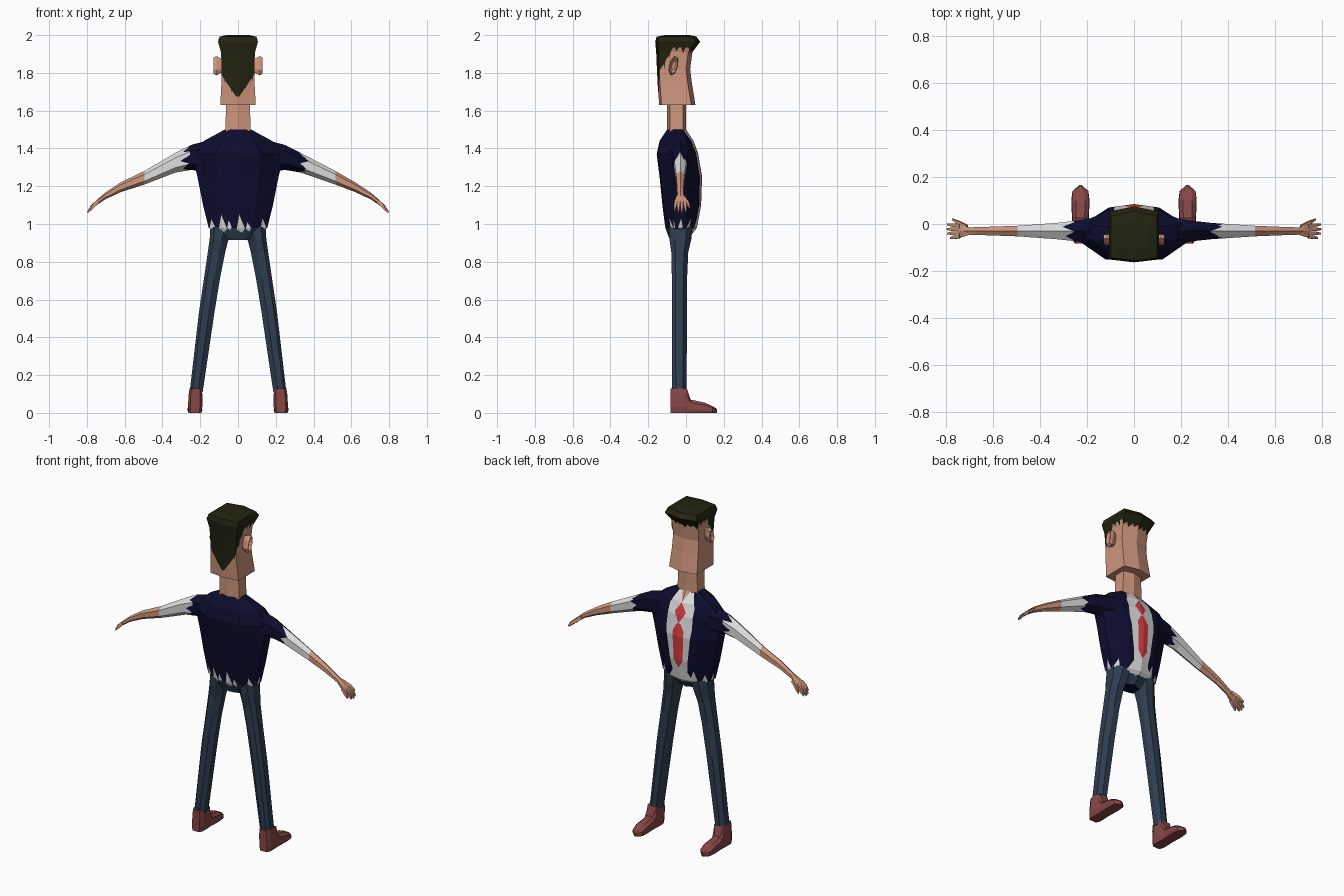
import bpy, bmesh, math
from mathutils import Vector

COLOURS = {
    "skin": (0.62, 0.30, 0.20), "hair": (0.016, 0.017, 0.005),
    "navy_jacket": (0.004, 0.004, 0.028), "white_shirt": (0.72, 0.72, 0.72),
    "red_tie": (0.68, 0.045, 0.055), "blue_jeans": (0.027, 0.048, 0.082),
    "brown_shoes": (0.24, 0.062, 0.062),
}
NAMES = list(COLOURS)
SKIN, HAIR, NAVY, WHITE, RED, JEANS, SHOE = range(7)
MATS = []
for n, c in COLOURS.items():
    m = bpy.data.materials.new(n)
    m.diffuse_color = (*c, 1)
    MATS.append(m)


def loft(rings, mat):
    """Closed skin through rings of equal point count, triangulated."""
    bm = bmesh.new()
    vs = [[bm.verts.new(p) for p in r] for r in rings]
    k = len(vs[0])
    for a, b in zip(vs, vs[1:]):
        for i in range(k):
            j = (i + 1) % k
            bm.faces.new((a[i], a[j], b[j], b[i]))
    bm.faces.new(vs[0][::-1])
    bm.faces.new(vs[-1])
    bmesh.ops.recalc_face_normals(bm, faces=bm.faces)
    bmesh.ops.triangulate(bm, faces=bm.faces)
    for f in bm.faces:
        f.material_index = mat
    return bm


def finish(bm, name):
    me = bpy.data.meshes.new(name)
    for m in MATS:
        me.materials.append(m)
    bm.to_mesh(me)
    bm.free()
    ob = bpy.data.objects.new(name, me)
    bpy.context.collection.objects.link(ob)
    return ob


def paint(bm, outline, axis, sign, mat, limit=0.3):
    """Cut a convex outline into the faces looking along an axis and colour it."""
    a, b = [i for i in range(3) if i != axis]
    lo = [min(p[i] for p in outline) for i in (0, 1)]
    hi = [max(p[i] for p in outline) for i in (0, 1)]
    mid = [sum(p[i] for p in outline) / len(outline) for i in (0, 1)]

    def facing():
        bm.normal_update()
        out = []
        for f in bm.faces:
            if f.normal[axis] * sign < limit:
                continue
            ca = [v.co[a] for v in f.verts]
            cb = [v.co[b] for v in f.verts]
            if max(ca) > lo[0] and min(ca) < hi[0] and max(cb) > lo[1] and min(cb) < hi[1]:
                out.append(f)
        return out

    planes = []
    for p, q in zip(outline, outline[1:] + outline[:1]):
        no, co = Vector((0, 0, 0)), Vector((0, 0, 0))
        no[a], no[b] = q[1] - p[1], p[0] - q[0]
        co[a], co[b] = p
        if (mid[0] - p[0]) * no[a] + (mid[1] - p[1]) * no[b] > 0:
            no = -no
        no.normalize()
        planes.append((co, no))
        fs = facing()
        geom = fs + list({e for f in fs for e in f.edges}) + list({v for f in fs for v in f.verts})
        bmesh.ops.bisect_plane(bm, geom=geom, dist=1e-5, plane_co=co, plane_no=no)
    for f in facing():
        c = f.calc_center_median()
        if all((c - co).dot(no) < 1e-5 for co, no in planes):
            f.material_index = mat


def mirror(half):
    return half + [(-x, y) for x, y in reversed(half)]


# torso: jacket, shirt front, tie and trouser top; (z, half width, front y, back y)
rings = []
for z, w, yf, yb in [(0.915, 0.07, 0.005, -0.085), (0.98, 0.155, 0.058, -0.11),
                     (1.1, 0.185, 0.08, -0.125), (1.25, 0.215, 0.085, -0.14),
                     (1.37, 0.245, 0.065, -0.155), (1.44, 0.18, 0.04, -0.14),
                     (1.5, 0.07, 0.0, -0.10)]:
    right = [(0.5 * w, yf - 0.015), (w, min(0.0, yf - 0.02)), (w, -0.065), (0.5 * w, yb + 0.005)]
    ring = [(0, yf)] + right + [(0, yb)] + [(-x, y) for x, y in reversed(right)]
    rings.append([(x, y, z) for x, y in ring])
torso = loft(rings, NAVY)
for ax, sg in ((1, 1), (1, -1), (0, 1), (0, -1)):
    paint(torso, [(-0.3, 0.9), (0.3, 0.9), (0.3, 0.98), (-0.3, 0.98)], ax, sg, JEANS, 0.05)
paint(torso, [(-0.3, 0.8), (0.3, 0.8), (0.3, 0.95), (-0.3, 0.95)], 2, -1, JEANS)
# torn hem teeth: (x, half width, bottom, tip)
for x, w, z0, z1 in [(-0.135, 0.016, 0.96, 1.025), (-0.08, 0.022, 0.955, 1.05),
                     (-0.045, 0.012, 0.965, 1.02), (0.015, 0.022, 0.955, 1.05),
                     (0.055, 0.014, 0.96, 1.01), (0.135, 0.014, 0.965, 1.03)]:
    for sg in (1, -1):
        paint(torso, [(x - w, z0 + 0.015), (x + 0.3 * w, z0), (x + w, z0 + 0.02), (x - 0.4 * w, z1)], 1, sg, WHITE)
for y in (-0.07, -0.03, 0.01):
    for sg in (1, -1):
        paint(torso, [(y - 0.016, 0.97), (y + 0.016, 0.96), (y + 0.004, 1.03)], 0, sg, WHITE, 0.6)
# shirt front, open collar, tie knot and tie
paint(torso, [(-0.04, 1.51), (0.04, 1.51), (0.082, 1.42), (0.085, 1.3), (0.05, 1.03), (-0.05, 1.03), (-0.085, 1.3), (-0.082, 1.42)], 1, 1, WHITE, 0.1)
paint(torso, [(-0.05, 1.03), (0.05, 1.03), (0.09, 0.96), (-0.09, 0.965)], 1, 1, WHITE, 0.1)
paint(torso, [(-0.035, 1.51), (0.035, 1.51), (0, 1.445)], 1, 1, SKIN, 0.1)
paint(torso, [(0, 1.44), (0.037, 1.385), (0, 1.325), (-0.037, 1.385)], 1, 1, RED, 0.1)
paint(torso, [(-0.01, 1.325), (0.01, 1.325), (0.036, 1.28), (0.03, 1.1), (0, 1.055), (-0.03, 1.1), (-0.036, 1.28)], 1, 1, RED, 0.1)
finish(torso, "torso")

# neck
finish(loft([[(x, y, z) for x, y in ((0, f), (w, f - 0.015), (w, -0.085), (0, -0.1), (-w, -0.085), (-w, f - 0.015))]
             for z, w, f in ((1.47, 0.068, 0.0), (1.66, 0.062, 0.0))], SKIN), "neck")

# head with hair cut into its surface; (z, half width, front y, back y)
rings = []
for z, w, yf, yb in [(1.63, 0.094, 0.05, -0.142), (1.74, 0.088, 0.032, -0.15), (1.82, 0.086, 0.022, -0.154),
                     (1.91, 0.09, 0.034, -0.158), (1.965, 0.106, 0.075, -0.163), (1.992, 0.098, 0.055, -0.155),
                     (2.0, 0.06, 0.02, -0.11)]:
    right = [(w, yf - 0.022), (w, -0.05), (w, yb + 0.012)]
    ring = [(0, yf)] + right + [(0, yb)] + [(-x, y) for x, y in reversed(right)]
    rings.append([(x, y, z) for x, y in ring])
head = loft(rings, SKIN)
paint(head, [(-0.2, -0.3), (0.2, -0.3), (0.2, 0.2), (-0.2, 0.2)], 2, 1, HAIR)
paint(head, [(-0.12, 2.01), (-0.12, 1.84), (-0.075, 1.77), (-0.01, 1.675), (0.01, 1.675), (0.065, 1.76), (0.12, 1.84), (0.12, 2.01)], 1, -1, HAIR)
paint(head, [(-0.12, 2.01), (0.12, 2.01), (0.12, 1.92), (-0.12, 1.92)], 1, 1, HAIR)
for i in range(6):
    x = -0.085 + 0.034 * i
    paint(head, [(x - 0.02, 1.925), (x + 0.02, 1.925), (x + 0.006, 1.895 + 0.008 * (i % 2))], 1, 1, HAIR)
for x, z in ((-0.07, 1.75), (-0.035, 1.69), (0.04, 1.71), (0.075, 1.755)):
    paint(head, [(x - 0.014, 1.84), (x + 0.014, 1.84), (x, z)], 1, -1, HAIR)
for sg in (1, -1):
    paint(head, [(-0.2, 2.01), (0.1, 2.01), (0.1, 1.935), (-0.2, 1.935)], 0, sg, HAIR)
    paint(head, [(-0.2, 1.95), (-0.06, 1.95), (-0.09, 1.895), (-0.135, 1.82), (-0.2, 1.74)], 0, sg, HAIR)
    for y, z in ((-0.115, 1.82), (-0.09, 1.875), (-0.05, 1.915), (-0.015, 1.905), (0.02, 1.915)):
        paint(head, [(y - 0.016, 1.95), (y + 0.018, 1.95), (y, z)], 0, sg, HAIR)
finish(head, "head")

for s, side, cuff, hem in ((1, "right", 0.325, 0.515), (-1, "left", 0.255, 0.495)):
    # ear: flared shell leaning backwards
    rings = []
    for x, ry, rz in ((0.08, 0.012, 0.035), (0.115, 0.024, 0.052), (0.13, 0.02, 0.044), (0.115, 0.009, 0.024)):
        rings.append([(s * x, -0.066 + ry * math.cos(t) + 0.2 * rz * math.sin(t), 1.838 + rz * math.sin(t))
                      for t in (i * math.tau / 7 for i in range(7))])
    finish(loft(rings, SKIN), side + "_ear")

    # arm with torn jacket sleeve and shirt sleeve; (x, centre z, half height, half depth)
    rings = []
    for x, zc, rz, ry in [(0.15, 1.36, 0.085, 0.07), (0.25, 1.352, 0.066, 0.05), (0.33, 1.325, 0.052, 0.04),
                          (hem, 1.245, 0.036, 0.026), (0.62, 1.195, 0.026, 0.021), (0.70, 1.15, 0.018, 0.018),
                          (0.725, 1.132, 0.016, 0.028), (0.752, 1.11, 0.013, 0.032)]:
        rings.append([(s * x, -0.03 + ry * math.cos(t), zc + rz * math.sin(t))
                      for t in (i * math.tau / 6 + math.pi / 6 for i in range(6))])
    arm = loft(rings, SKIN)
    for d in (cuff,):
        bmesh.ops.bisect_plane(arm, geom=arm.faces[:] + arm.edges[:] + arm.verts[:], dist=1e-5,
                               plane_co=(s * d, 0, 0), plane_no=(1, 0, 0))
    for f in arm.faces:
        x = abs(f.calc_center_median().x)
        f.material_index = NAVY if x < cuff else WHITE if x < hem else SKIN
    for sg in (1, -1):
        for k, ln in ((-0.022, 0.035), (0.018, 0.05)):
            zc = 1.325 + k
            paint(arm, [(s * (cuff - 0.002), zc - 0.024), (s * (cuff - 0.002), zc + 0.024), (s * (cuff + ln), zc - 0.01)], 1, sg, NAVY, 0.5)
            yc = -0.03 + k
            paint(arm, [(s * (cuff - 0.002), yc - 0.02), (s * (cuff - 0.002), yc + 0.02), (s * (cuff + ln), yc)], 2, sg, NAVY, 0.5)
    finish(arm, side + "_arm")

    # fingers and thumb: (name, root x, root y, tip x, tip y, tip z)
    for n, x0, y0, x1, y1, z1 in (("index_finger", 0.74, -0.008, 0.793, -0.002, 1.068),
                                  ("middle_finger", 0.74, -0.023, 0.797, -0.022, 1.062),
                                  ("ring_finger", 0.74, -0.038, 0.794, -0.041, 1.064),
                                  ("little_finger", 0.74, -0.052, 0.782, -0.060, 1.072),
                                  ("thumb", 0.71, -0.012, 0.773, 0.02, 1.085)):
        rings = []
        for t, r in ((0, 0.009), (0.6, 0.0085), (1, 0.004)):
            x, y = x0 + (x1 - x0) * t, y0 + (y1 - y0) * t
            z0 = 1.12 if n != "thumb" else 1.138
            z = z0 + (z1 - z0) * t + 0.02 * t * (1 - t)
            rings.append([(s * (x + b * r * 0.5), y + a * r * 0.85, z + b * r)
                          for a, b in ((1, 1), (-1, 1), (-1, -1), (1, -1))])
        finish(loft(rings, SKIN), side + "_" + n)

    # trouser leg; (z, inner x, outer x, front y, back y)
    rings = []
    for z, x0, x1, yf, yb in [(0.11, 0.187, 0.256, 0.003, -0.073), (0.53, 0.125, 0.207, 0.005, -0.075),
                              (0.72, 0.094, 0.179, 0.006, -0.075), (0.85, 0.068, 0.16, 0.012, -0.078),
                              (0.92, 0.05, 0.15, 0.028, -0.088), (0.985, 0.03, 0.146, 0.035, -0.09)]:
        cx, rx, cy, ry = (x0 + x1) / 2, (x1 - x0) / 2, (yf + yb) / 2, (yf - yb) / 2
        rings.append([(s * (cx + rx * a), cy + ry * b, z) for a, b in
                      ((1, 0.5), (0.3, 1), (-0.6, 1), (-1, 0.3), (-1, -0.5), (-0.3, -1), (0.6, -1), (1, -0.5))])
    finish(loft(rings, JEANS), side + "_trouser_leg")

    # shoe, lofted heel to toe; (y, half width, height)
    rings = []
    for y, w, h in [(-0.082, 0.026, 0.128), (-0.06, 0.038, 0.13), (-0.012, 0.038, 0.13), (0.006, 0.036, 0.125),
                    (0.025, 0.036, 0.07), (0.1, 0.039, 0.054), (0.14, 0.034, 0.036), (0.165, 0.006, 0.02)]:
        lean = -0.004 if h > 0.1 else 0
        rings.append([(s * (0.228 + a * w + lean * b), y, b * h) for a, b in
                      ((-0.85, 0), (0.85, 0), (1, 0.25), (0.95, 0.75), (0.5 if h < 0.1 else 0.85, 1),
                       (-0.5 if h < 0.1 else -0.85, 1), (-0.95, 0.75), (-1, 0.25))])
    finish(loft(rings, SHOE), side + "_shoe")
